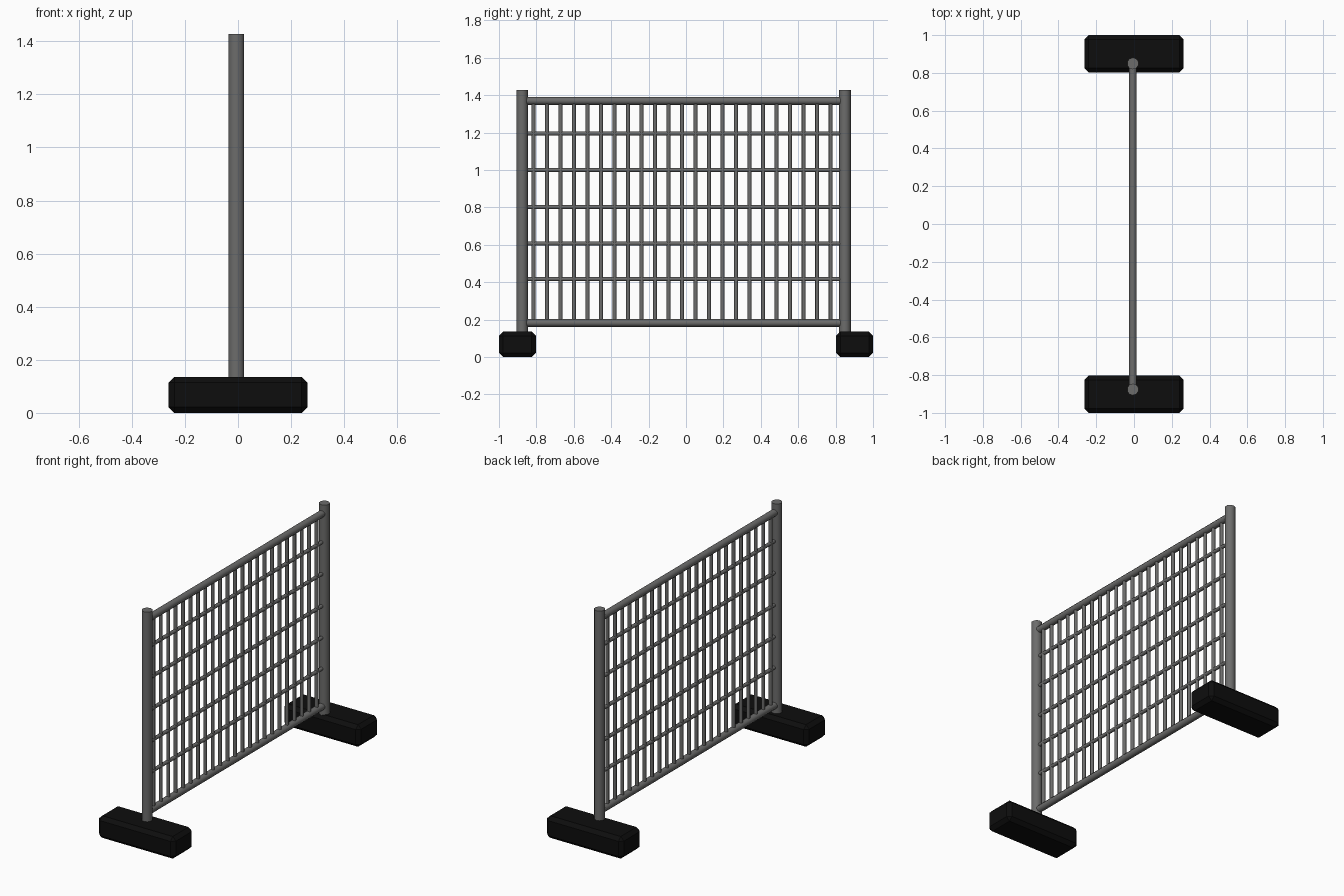
import bpy, bmesh, math
from mathutils import Vector

if "Cube" in bpy.data.objects:
    bpy.data.objects.remove(bpy.data.objects["Cube"])


def material(name, rgb):
    m = bpy.data.materials.new(name)
    m.diffuse_color = (*rgb, 1)
    m.use_nodes = True
    m.node_tree.nodes["Principled BSDF"].inputs["Base Color"].default_value = m.diffuse_color
    return m


steel = material("grey steel", (0.15, 0.15, 0.148))
rubber = material("black rubber", (0.004, 0.004, 0.004))
CX = -0.006                 # fence plane
Y0, Y1 = -0.876, 0.85       # post positions


def rod(name, a, b, r, sides):
    a, b = Vector(a), Vector(b)
    bpy.ops.mesh.primitive_cylinder_add(vertices=sides, radius=r, depth=(b - a).length,
                                        location=(a + b) / 2)
    o = bpy.context.object
    o.name = name
    o.rotation_euler = (b - a).to_track_quat('Z', 'Y').to_euler()
    o.data.materials.append(steel)
    bpy.ops.object.shade_smooth_by_angle(angle=math.radians(50))
    return o


# Chamfered feet
for side, y in (("left", -0.9015), ("right", 0.9015)):
    bpy.ops.mesh.primitive_cube_add(size=1, location=(0, y, 0.068))
    foot = bpy.context.object
    foot.name = side + "_foot"
    bm = bmesh.new()
    bm.from_mesh(foot.data)
    bmesh.ops.scale(bm, vec=(0.524, 0.197, 0.136), verts=bm.verts)
    bmesh.ops.bevel(bm, geom=bm.edges[:], offset=0.022, segments=1, affect='EDGES')
    bm.to_mesh(foot.data)
    bm.free()
    foot.data.materials.append(rubber)

# Posts
for side, y in (("left", Y0), ("right", Y1)):
    rod(side + "_post", (CX, y, 0.1), (CX, y, 1.427), 0.031, 10)

# Thick top and bottom rails
for name, z in (("top_rail", 1.37), ("bottom_rail", 0.183)):
    rod(name, (CX, Y0 + 0.015, z), (CX, Y1 - 0.015, z), 0.021, 10)

# Thin horizontal bars
for i, z in enumerate((0.417, 0.607, 0.802, 1.0, 1.195)):
    rod(f"cross_bar_{i + 1}", (CX, Y0 + 0.015, z), (CX, Y1 - 0.015, z), 0.011, 8)

# Vertical bars
for i in range(23):
    y = -0.815 + i * 0.0722
    rod(f"upright_bar_{i + 1}", (CX, y, 0.183), (CX, y, 1.37), 0.011, 8)
